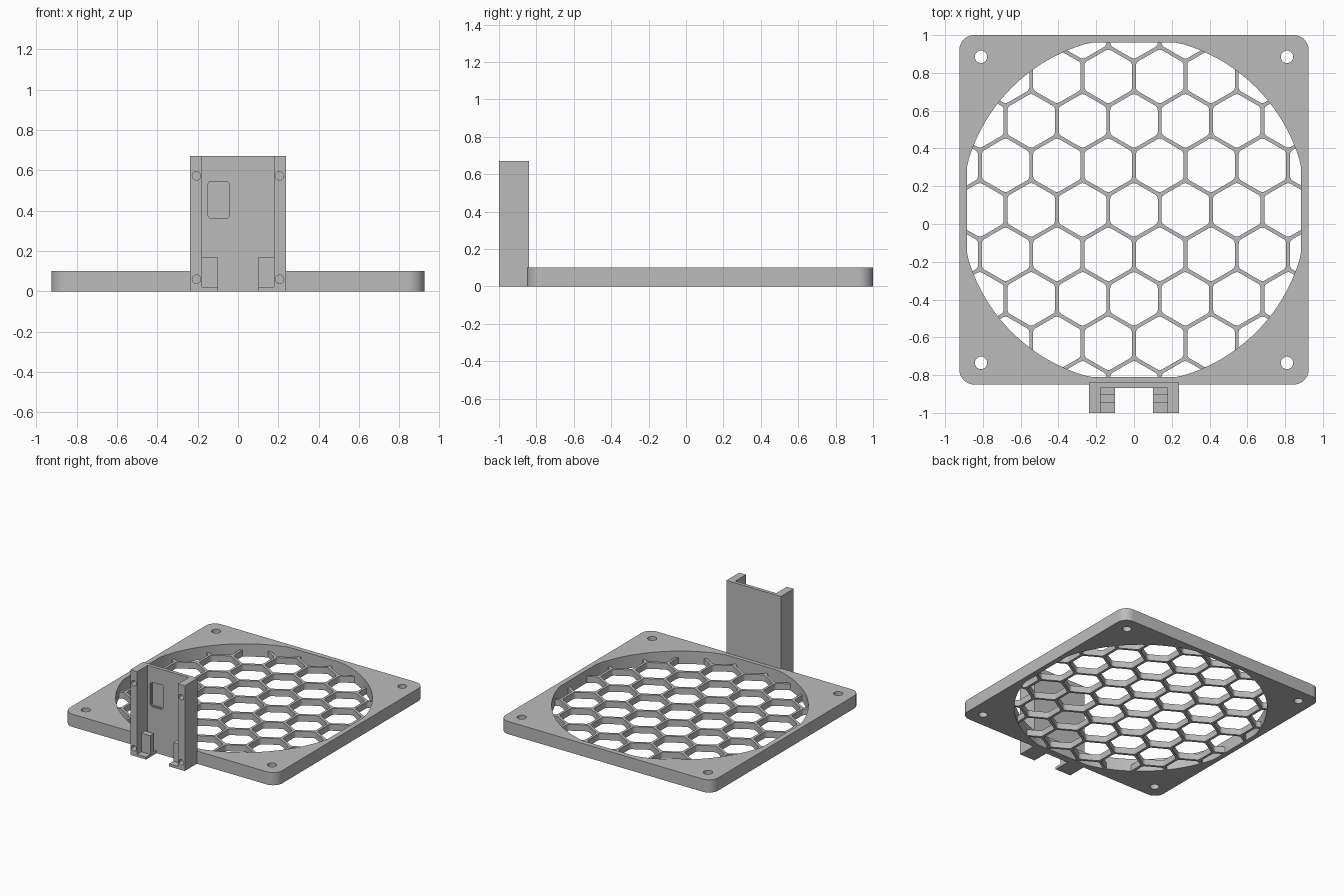
import bpy, bmesh, math
from mathutils import Vector, Matrix

cube = bpy.data.objects.get("Cube")
if cube:
    bpy.data.objects.remove(cube, do_unlink=True)

gray = bpy.data.materials.new("plain gray")
gray.use_nodes = True
gray.diffuse_color = (0.5, 0.5, 0.5, 1)
gray.node_tree.nodes["Principled BSDF"].inputs["Base Color"].default_value = (0.5, 0.5, 0.5, 1)

MID_Y = 0.075                 # centre of the fan plate
HALF = 0.925                  # half width of the fan plate


def rounded(centers, r, half_angle, origin, steps=6):
    """Convex outline with an arc of radius r around each corner centre."""
    pts = []
    for c in centers:
        a = math.atan2(c[1], c[0])
        if half_angle == math.pi / 4:          # rectangles: snap to the diagonal
            a = math.atan2(math.copysign(1, c[1]), math.copysign(1, c[0]))
        for i in range(steps + 1):
            t = a - half_angle + 2 * half_angle * i / steps
            pts.append(Vector((origin[0] + c[0] + r * math.cos(t),
                               origin[1] + c[1] + r * math.sin(t))))
    return pts


def rounded_rect(cx, cy, hw, hh, r, steps=6):
    w, h = hw - r, hh - r
    return rounded([(w, h), (-w, h), (-w, -h), (w, -h)], r, math.pi / 4, (cx, cy), steps)


def circle(cx, cy, r, n=32):
    return [Vector((cx + r * math.cos(math.tau * i / n), cy + r * math.sin(math.tau * i / n)))
            for i in range(n)]


def finish(obj):
    obj.data.materials.clear()
    obj.data.materials.append(gray)
    bpy.ops.object.select_all(action='DESELECT')
    obj.select_set(True)
    bpy.context.view_layer.objects.active = obj
    bpy.ops.object.shade_smooth_by_angle(angle=math.radians(30))


def slab(name, outlines, lo, hi, upright=False):
    """Extrude outlines (inner ones become holes) from lo to hi."""
    curve = bpy.data.curves.new(name, 'CURVE')
    curve.dimensions = '2D'
    curve.fill_mode = 'BOTH'
    curve.extrude = (hi - lo) / 2
    for pts in outlines:
        s = curve.splines.new('POLY')
        s.points.add(len(pts) - 1)
        for p, v in zip(s.points, pts):
            p.co = (v[0], v[1], 0, 1)
        s.use_cyclic_u = True
    temp = bpy.data.objects.new(name + "_outline", curve)
    bpy.context.collection.objects.link(temp)
    bpy.context.view_layer.update()
    mesh = bpy.data.meshes.new_from_object(temp)
    bpy.data.objects.remove(temp, do_unlink=True)
    bm = bmesh.new()
    bm.from_mesh(mesh)
    bmesh.ops.remove_doubles(bm, verts=bm.verts, dist=0.00005)
    bmesh.ops.translate(bm, verts=bm.verts, vec=(0, 0, (lo + hi) / 2))
    if upright:                                # outline lies in x-z, depth runs to -y
        bmesh.ops.rotate(bm, verts=bm.verts, matrix=Matrix.Rotation(math.pi / 2, 3, 'X'))
    bmesh.ops.recalc_face_normals(bm, faces=bm.faces)
    bm.to_mesh(mesh)
    bm.free()
    obj = bpy.data.objects.new(name, mesh)
    bpy.context.collection.objects.link(obj)
    finish(obj)
    return obj


def box(name, x0, x1, y0, y1, z0, z1):
    outline = [(x0, y0), (x1, y0), (x1, y1), (x0, y1)]
    return slab(name, [outline], z0, z1)


def cut(obj, cutter):
    cutter.hide_render = True
    mod = obj.modifiers.new("cut", 'BOOLEAN')
    mod.operation = 'DIFFERENCE'
    mod.solver = 'EXACT'
    mod.object = cutter
    bpy.ops.object.select_all(action='DESELECT')
    bpy.context.view_layer.objects.active = obj
    obj.select_set(True)
    bpy.ops.object.modifier_apply(modifier=mod.name)
    bpy.data.objects.remove(cutter, do_unlink=True)


def clip(poly, border):
    """Keep the part of poly inside the convex counter-clockwise border."""
    for a, b in zip(border, border[1:] + border[:1]):
        edge = b - a
        out = []
        for p, q in zip(poly, poly[1:] + poly[:1]):
            dp, dq = edge.cross(p - a), edge.cross(q - a)
            if dp >= 0:
                out.append(p)
            if (dp >= 0) != (dq >= 0):
                out.append(p.lerp(q, dp / (dp - dq)))
        poly = out
        if not poly:
            return []
    return [p for i, p in enumerate(poly) if (p - poly[i - 1]).length > 0.0003]


def area(poly):
    return sum(p.cross(q) for p, q in zip(poly, poly[1:] + poly[:1])) / 2


# Fan opening: a circle flattened slightly on four sides
limit = 0.885
opening = [Vector((max(-limit, min(limit, p.x)), MID_Y + max(-limit, min(limit, p.y))))
           for p in circle(0, 0, 0.915, 128)]

# Square frame with screw holes
screws = [circle(sx * 0.81, MID_Y + sy * 0.81, 0.033) for sx in (-1, 1) for sy in (-1, 1)]
slab("fan_frame", [rounded_rect(0, MID_Y, HALF, HALF, 0.08, 10), opening] + screws, 0, 0.1)

# Honeycomb grille, its rim slightly embedded in the frame
pitch, wall, fillet = 0.272, 0.02, 0.028
corner = (pitch - wall) / math.sqrt(3) - fillet / math.cos(math.pi / 6)
corners = [(corner * math.cos(math.radians(30 + 60 * k)),
            corner * math.sin(math.radians(30 + 60 * k))) for k in range(6)]
cells = []
for row in range(-5, 6):
    for col in range(-5, 6):
        centre = ((col + 0.5 * (row % 2)) * pitch, MID_Y + row * pitch * math.sqrt(3) / 2)
        cell = clip(rounded(corners, fillet, math.pi / 6, centre, 4), opening)
        if len(cell) > 2 and area(cell) > 0.0003:
            cells.append(cell)
mid = Vector((0, MID_Y))
rim = [mid + (p - mid) * 1.01 for p in opening]
slab("honeycomb_grille", [rim] + cells, 0.0005, 0.05)

# Upright channel bracket at the front
W, IN, FRONT, BACK, INNER, TOP = 0.237, 0.178, -1.0, -0.84, -0.868, 0.67
channel = [(-W, FRONT), (-IN, FRONT), (-IN, INNER), (IN, INNER),
           (IN, FRONT), (W, FRONT), (W, BACK), (-W, BACK)]
bracket = slab("channel_bracket", [channel], 0, TOP)

# Blind screw holes in the channel walls
for x in (-0.206, 0.206):
    for z in (0.06, 0.572):
        cut(bracket, slab("hole_cutter", [circle(x, z, 0.021, 24)], 0.92, 1.05, True))

# Stepped rounded recess in the back wall
for inset, depth in ((0, 0.006), (0.008, 0.016)):
    outline = rounded_rect(-0.096, 0.453, 0.06 - inset, 0.099 - inset, 0.022 - inset)
    cut(bracket, slab("recess_cutter", [outline], -INNER - depth, 0.9, True))
finish(bracket)

# Feet and retaining blocks inside the channel
for side, s in (("left", 1), ("right", -1)):
    x0, x1 = sorted((s * 0.1, s * (IN + 0.004)))
    box(side + "_foot", x0, x1, FRONT, INNER + 0.004, 0, 0.02)
    box(side + "_retaining_block", x0, x1, -0.947, -0.9, 0.015, 0.167)
